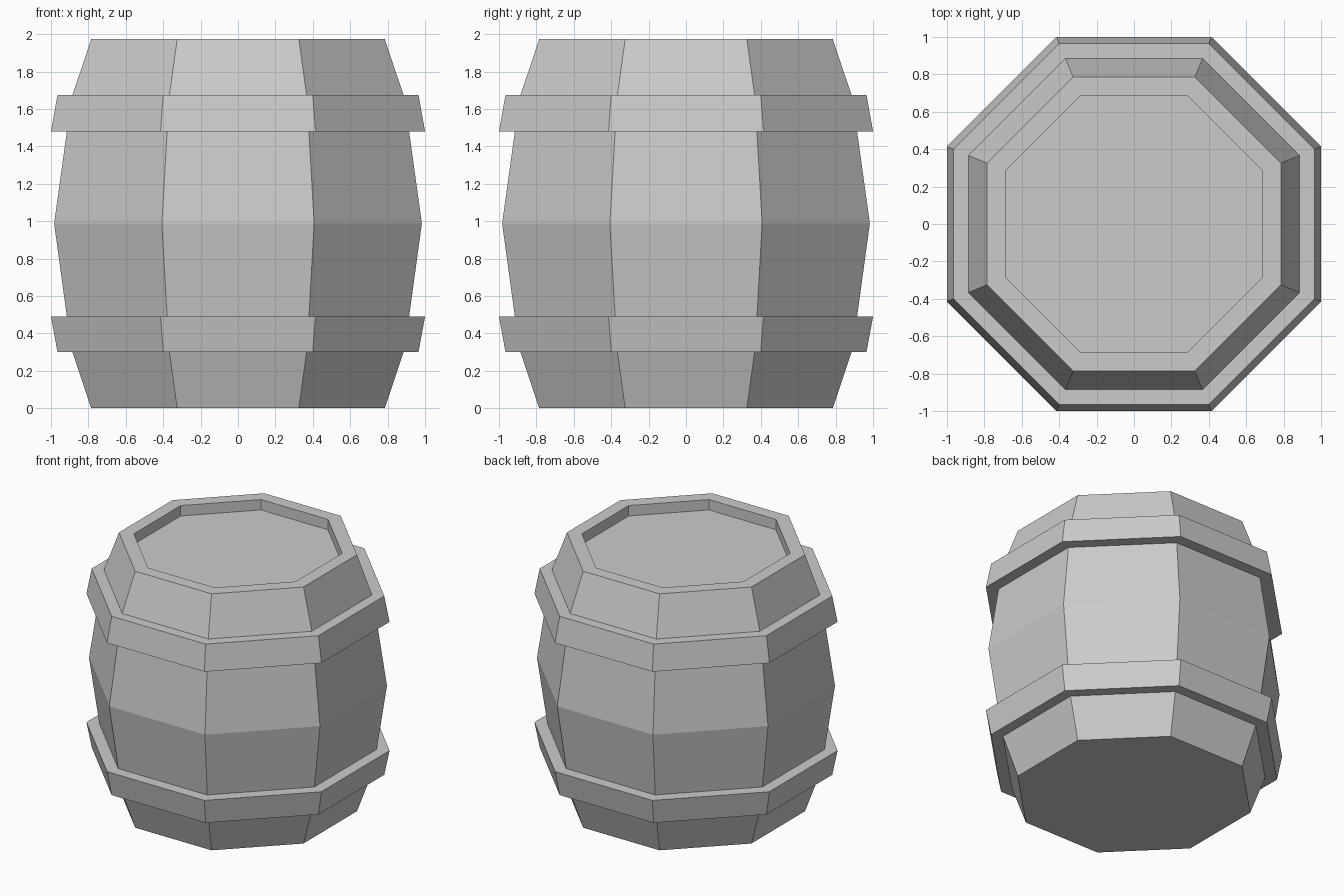
import bpy, bmesh, math

if "Cube" in bpy.data.objects:
    bpy.data.objects.remove(bpy.data.objects["Cube"])

SIDES = 8
CORNER = 1 / math.cos(math.pi / SIDES)  # flat-side distance -> corner radius


def lathe(name, profile, cap=False):
    """Sweep (flat-side radius, z) points round eight flat sides."""
    bm = bmesh.new()
    rings = []
    for r, z in profile:
        ring = []
        for i in range(SIDES):
            a = (i + 0.5) * 2 * math.pi / SIDES
            ring.append(bm.verts.new((r * CORNER * math.cos(a), r * CORNER * math.sin(a), z)))
        rings.append(ring)
    for low, high in zip(rings, rings[1:]):
        for i in range(SIDES):
            j = (i + 1) % SIDES
            bm.faces.new((low[i], low[j], high[j], high[i]))
    if cap:
        bm.faces.new(rings[0][::-1])
        bm.faces.new(rings[-1])
    mesh = bpy.data.meshes.new(name)
    bm.to_mesh(mesh)
    bm.free()
    obj = bpy.data.objects.new(name, mesh)
    bpy.context.collection.objects.link(obj)
    return obj


# Bulging staves, flat rim and sunken lid
lathe("barrel_body", [(0.785, 0), (0.885, 0.30), (0.915, 0.49), (0.983, 0.987),
                      (0.915, 1.48), (0.885, 1.675), (0.785, 1.973),
                      (0.687, 1.973), (0.687, 1.893)], cap=True)

# Two tapered hoops, wider towards the middle of the barrel
lathe("lower_hoop", [(0.885, 0.30), (0.965, 0.30), (1.0, 0.49), (0.915, 0.49)])
lathe("upper_hoop", [(0.915, 1.48), (1.0, 1.48), (0.965, 1.675), (0.885, 1.675)])
